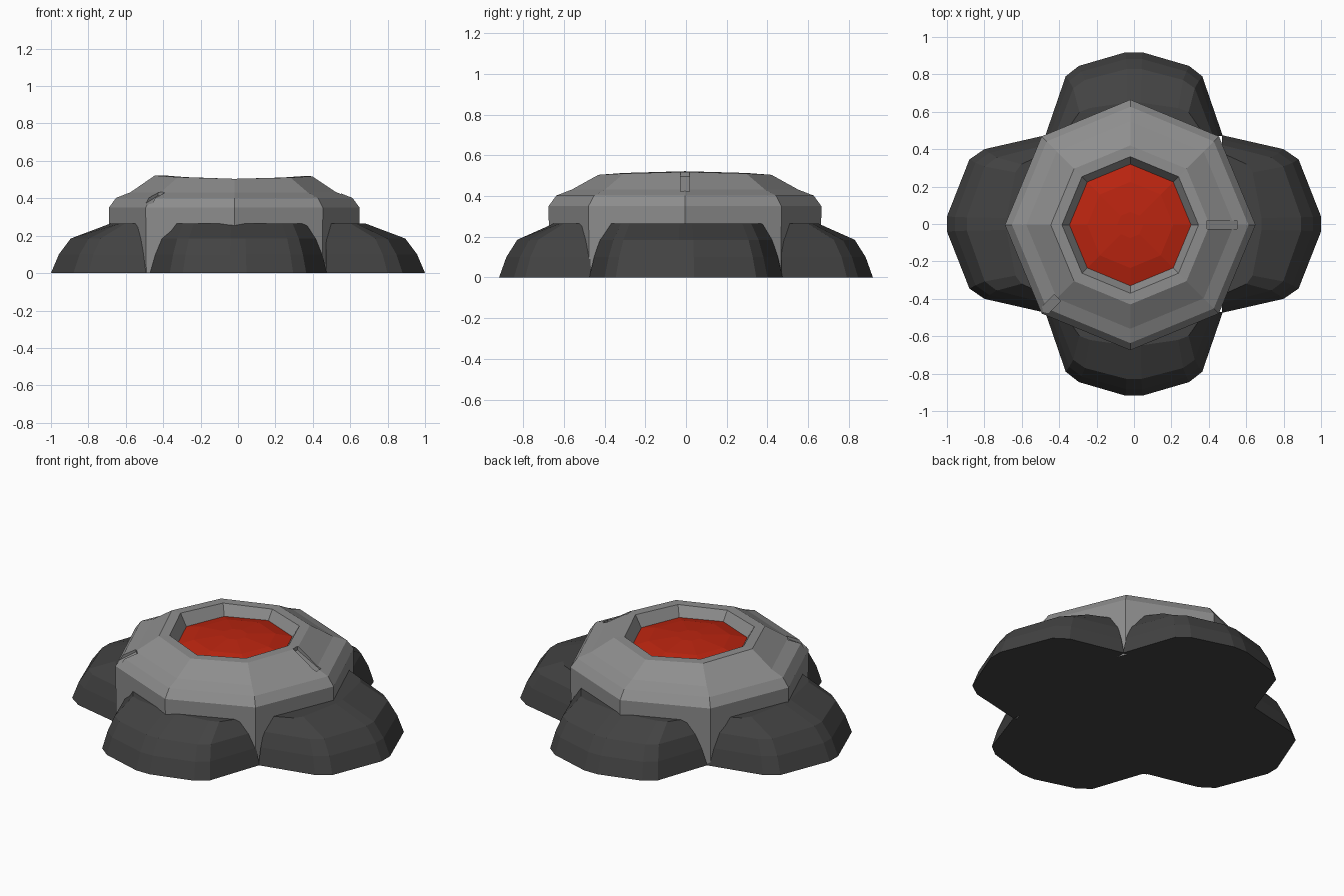
import bpy, bmesh, math
from mathutils import Matrix, Vector

if "Cube" in bpy.data.objects:
    bpy.data.objects.remove(bpy.data.objects["Cube"], do_unlink=True)


def material(name, rgb):
    m = bpy.data.materials.new(name)
    m.use_nodes = True
    m.diffuse_color = (*rgb, 1)
    m.node_tree.nodes["Principled BSDF"].inputs["Base Color"].default_value = (*rgb, 1)
    return m


DARK = material("dark rock", (0.055, 0.055, 0.055))
GREY = material("grey stone", (0.27, 0.27, 0.27))
RED = material("red core", (0.50, 0.018, 0.005))


def loft(name, rings, mats, cap_top=True):
    """Solid through rings of equal point count, listed from bottom to top."""
    bm = bmesh.new()
    loops = [[bm.verts.new(p) for p in ring] for ring in rings]
    n = len(loops[0])
    bm.faces.new(loops[0][::-1])
    for a, b in zip(loops, loops[1:]):
        for i in range(n):
            j = (i + 1) % n
            bm.faces.new((a[i], a[j], b[j], b[i]))
    bm.faces.new(loops[-1])
    bmesh.ops.recalc_face_normals(bm, faces=bm.faces)
    me = bpy.data.meshes.new(name)
    bm.to_mesh(me)
    bm.free()
    for m in mats:
        me.materials.append(m)
    ob = bpy.data.objects.new(name, me)
    bpy.context.collection.objects.link(ob)
    return ob


# Four rounded rock lobes: half outline (outward, sideways), shrunk as it rises
LAYERS = [(0, 1, 1), (0.10, 0.92, 0.95), (0.185, 0.80, 0.89), (0.265, 0.40, 0.80)]
LONG = [(0.47, 0.475), (0.80, 0.40), (0.88, 0.345), (1.0, 0.04)]
SHORT = [(0.47, 0.475), (0.79, 0.365), (0.845, 0.295), (0.918, 0.045)]


def lobe(name, half, angle):
    outline = [(u, -v) for u, v in half] + [(u, v) for u, v in half[::-1]]
    turn = Matrix.Rotation(angle, 3, "Z")
    rings = [[turn @ Vector((0.47 + (u - 0.47) * su, v * sv, z)) for u, v in outline]
             for z, su, sv in LAYERS]
    return loft(name, rings, [DARK])


for i, side in enumerate(("left", "back", "right", "front")):
    lobe(side + "_lobe", SHORT if i % 2 else LONG, i * math.pi / 2)


# Eight-sided stone body with a bevelled shoulder and a sunken well
def octagon(r, z, tilt=0.0):
    pts = []
    for k in range(8):
        a = k * math.pi / 4
        x, y = r * math.cos(a), r * math.sin(a)
        pts.append((x - 0.02, y - 0.005, z + tilt * math.cos(2 * a) - tilt * x / 2))
    return pts


body = loft("stone_body", [
    octagon(0.665, 0.0), octagon(0.67, 0.35), octagon(0.632, 0.402),
    octagon(0.555, 0.432), octagon(0.425, 0.512, 0.008), octagon(0.365, 0.512, 0.008),
    octagon(0.315, 0.43)], [GREY, DARK])
for p in body.data.polygons:
    if p.normal.z < -0.9:
        p.material_index = 1

# Low faceted dome in the well
loft("red_core", [octagon(0.325, 0.42), octagon(0.325, 0.45), octagon(0.23, 0.475),
                  octagon(0.07, 0.49)], [RED])


# Small cracks chipped into the slope: angle, inner and outer radius, heights, width
def crack(angle, r0, r1, z0, z1, width):
    turn = Matrix.Rotation(angle, 3, "Z")
    rings = []
    for lift in (0, 0.12):
        rings.append([turn @ Vector((r, s * width / 2, z + lift)) + Vector((-0.02, -0.005, 0))
                      for r, s, z in ((r0, -1, z0), (r1, -1, z1), (r1, 1, z1), (r0, 1, z0))])
    cutter = loft("crack_cutter", rings, [GREY])
    cutter.hide_render = True
    mod = body.modifiers.new("crack", "BOOLEAN")
    mod.operation, mod.solver, mod.object = "DIFFERENCE", "EXACT", cutter
    bpy.context.view_layer.objects.active = body
    bpy.ops.object.modifier_apply(modifier=mod.name)
    bpy.data.objects.remove(cutter, do_unlink=True)


crack(0.0, 0.41, 0.57, 0.495, 0.412, 0.045)
crack(math.radians(225), 0.55, 0.66, 0.415, 0.365, 0.05)
